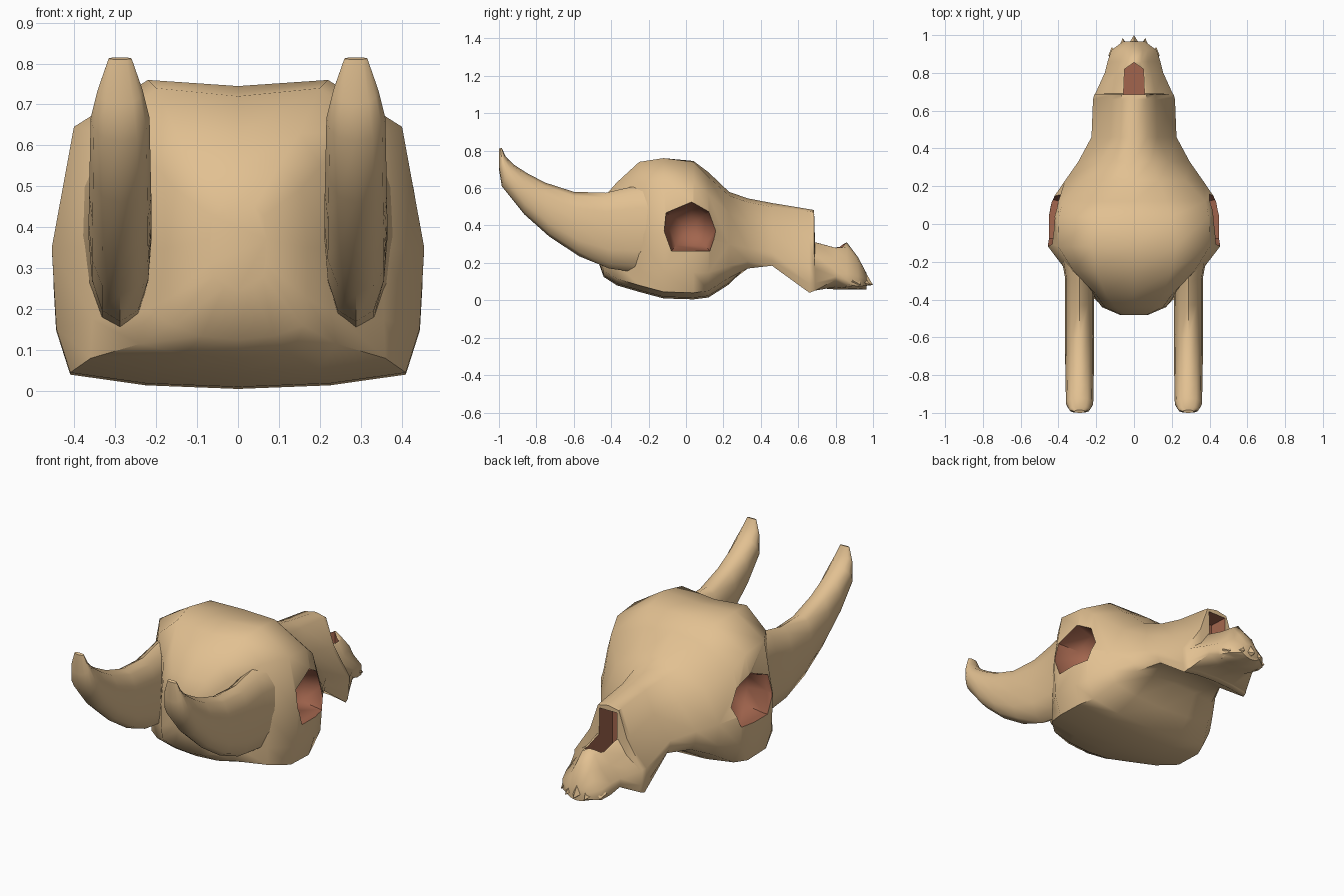
import bpy, bmesh, math
from mathutils import Vector

if "Cube" in bpy.data.objects:
    bpy.data.objects.remove(bpy.data.objects["Cube"])


def material(name, rgb):
    m = bpy.data.materials.new(name)
    m.diffuse_color = (*rgb, 1)
    m.use_nodes = True
    m.node_tree.nodes["Principled BSDF"].inputs["Base Color"].default_value = m.diffuse_color
    return m


BONE = material("bone tan", (0.76, 0.53, 0.285))
CAVITY = material("cavity brown", (0.36, 0.13, 0.075))


def make_object(name, bm, index=0):
    bmesh.ops.recalc_face_normals(bm, faces=bm.faces)
    for f in bm.faces:
        f.material_index = index
    me = bpy.data.meshes.new(name)
    bm.to_mesh(me)
    bm.free()
    me.materials.append(BONE)
    me.materials.append(CAVITY)
    ob = bpy.data.objects.new(name, me)
    bpy.context.collection.objects.link(ob)
    return ob


def loft(name, rings, index=0):
    """Closed skin through rings of equal point count."""
    bm = bmesh.new()
    vs = [[bm.verts.new(p) for p in r] for r in rings]
    n = len(vs[0])
    for a, b in zip(vs, vs[1:]):
        for i in range(n):
            j = (i + 1) % n
            bm.faces.new((a[i], a[j], b[j], b[i]))
    bm.faces.new(vs[0])
    bm.faces.new(vs[-1])
    return make_object(name, bm, index)


def activate(ob):
    bpy.ops.object.select_all(action='DESELECT')
    ob.select_set(True)
    bpy.context.view_layer.objects.active = ob


def smooth(ob, deg):
    activate(ob)
    bpy.ops.object.shade_smooth_by_angle(angle=math.radians(deg))


def cut(ob, cutter):
    activate(ob)
    mod = ob.modifiers.new("cut", 'BOOLEAN')
    mod.operation = 'DIFFERENCE'
    mod.solver = 'EXACT'
    mod.object = cutter
    bpy.ops.object.modifier_apply(modifier=mod.name)
    bpy.data.objects.remove(cutter)


# Skull: y, crown z, ridge x z, cheek x z, jaw x z
stations = [
    (-0.483, .45, .04, .45, .07, .37, .06, .28),
    (-0.44, .55, .10, .55, .17, .35, .16, .16),
    (-0.37, .63, .15, .63, .22, .35, .24, .115),
    (-0.25, .72, .20, .74, .355, .35, .36, .08),
    (-0.12, .745, .22, .76, .455, .35, .41, .045),
    (0.04, .745, .20, .74, .456, .35, .41, .04),
    (0.12, .685, .17, .66, .44, .33, .38, .05),
    (0.23, .58, .13, .56, .365, .30, .32, .12),
    (0.33, .545, .09, .525, .295, .28, .26, .17),
    (0.46, .52, .07, .50, .225, .26, .205, .185),
    (0.66, .487, .065, .475, .217, .18, .205, .04),
    (0.685, .483, .065, .47, .21, .18, .20, .05),
    (0.69, .31, .065, .31, .205, .17, .195, .052),
    (0.80, .285, .062, .28, .155, .16, .15, .11),
    (0.86, .31, .04, .285, .14, .15, .135, .085),
    (0.92, .23, .045, .215, .12, .13, .12, .075),
    (0.965, .145, .03, .14, .06, .11, .06, .08),
]


def skull_ring(y, zt, wr, zr, wm, zm, wb, zb):
    # braincase bulges outward, snout sides are hollow
    t = min(max((y - .12) / .3, 0), 1)
    fx, fz = .77 - .43 * t, .72 - .22 * t
    mid = zb - .035 if y < .3 else (zb + .02 if y < .7 else .058)
    half = [(wr, zr),
            (fx * wm + (1 - fx) * wr, zm + fz * (zr - zm)),
            (wm, zm),
            (.75 * wm + .25 * wb, zm + .65 * (zb - zm)),
            (wb, zb),
            (.55 * wb, mid + .25 * (zb - mid))]
    right = [(x, y, z) for x, z in half]
    left = [(-x, y, z) for x, z in reversed(half)]
    return [(0, y, zt)] + right + [(0, y, mid)] + left


skull = loft("skull", [skull_ring(*s) for s in stations])

# Eye sockets: rounded hollows cut into both sides
socket = [(-.12, .37), (-.11, .47), (.03, .53), (.13, .48), (.17, .37), (.13, .26), (-.08, .26)]
for side in (-1, 1):
    rings = []
    for x, s in ((.6, 1), (.42, .97), (.32, .75), (.27, .35)):
        rings.append([(side * x, .02 + (y - .02) * s, .39 + (z - .39) * s) for y, z in socket])
    cut(skull, loft("socket_cutter", rings, 1))

# Nose opening under the end of the nasal bones
nose = [(-.05, .58), (.05, .58), (.055, .70), (.05, .82), (0, .855), (-.05, .82), (-.055, .70)]
cut(skull, loft("nose_cutter", [[(x, y, z) for x, y in nose] for z in (.175, .455)], 1))
smooth(skull, 58)

# Horns: upper edge y z, lower edge y z, half width
horn_sections = [
    (-.19, .62, -.13, .14, .10),
    (-.30, .605, -.27, .15, .077),
    (-.43, .575, -.41, .17, .077),
    (-.60, .58, -.57, .235, .077),
    (-.755, .63, -.73, .34, .076),
    (-.85, .68, -.865, .46, .074),
    (-.92, .725, -.985, .61, .072),
    (-.965, .77, -1.0, .70, .055),
    (-.985, .815, -1.0, .81, .028),
]


def horn_ring(yu, zu, yl, zl, hw, side):
    up, low = Vector((0, yu, zu)), Vector((0, yl, zl))
    c, h = (up + low) / 2, (up - low) / 2
    ring = []
    for k in range(12):
        a = k * math.tau / 12
        co = math.copysign(abs(math.cos(a)) ** .8, math.cos(a))
        ring.append(c + h * math.sin(a) + Vector((side * .288 + hw * co, 0, 0)))
    return ring


for side, label in ((-1, "left_horn"), (1, "right_horn")):
    smooth(loft(label, [horn_ring(*s, side) for s in horn_sections]), 50)

# Broad pointed teeth: ridges running down the front of the snout
bm = bmesh.new()
for i in range(-2, 3):
    x = i * .054
    tip = bm.verts.new((x * 1.1, 1.0 - 5.5 * x * x, .082))
    top = bm.verts.new((x * .7, .93 - 2 * x * x, .20 - .3 * abs(x)))
    w = .034 - .06 * abs(x)
    yb = .955 - 4.5 * x * x
    a = bm.verts.new((x - w, yb - .01, .105))
    b = bm.verts.new((x + w, yb - .01, .105))
    c = bm.verts.new((x, yb - .05, .07))
    for tri in ((top, a, tip), (top, tip, b), (a, c, tip), (tip, c, b), (top, b, c), (top, c, a)):
        bm.faces.new(tri)
make_object("teeth", bm)
